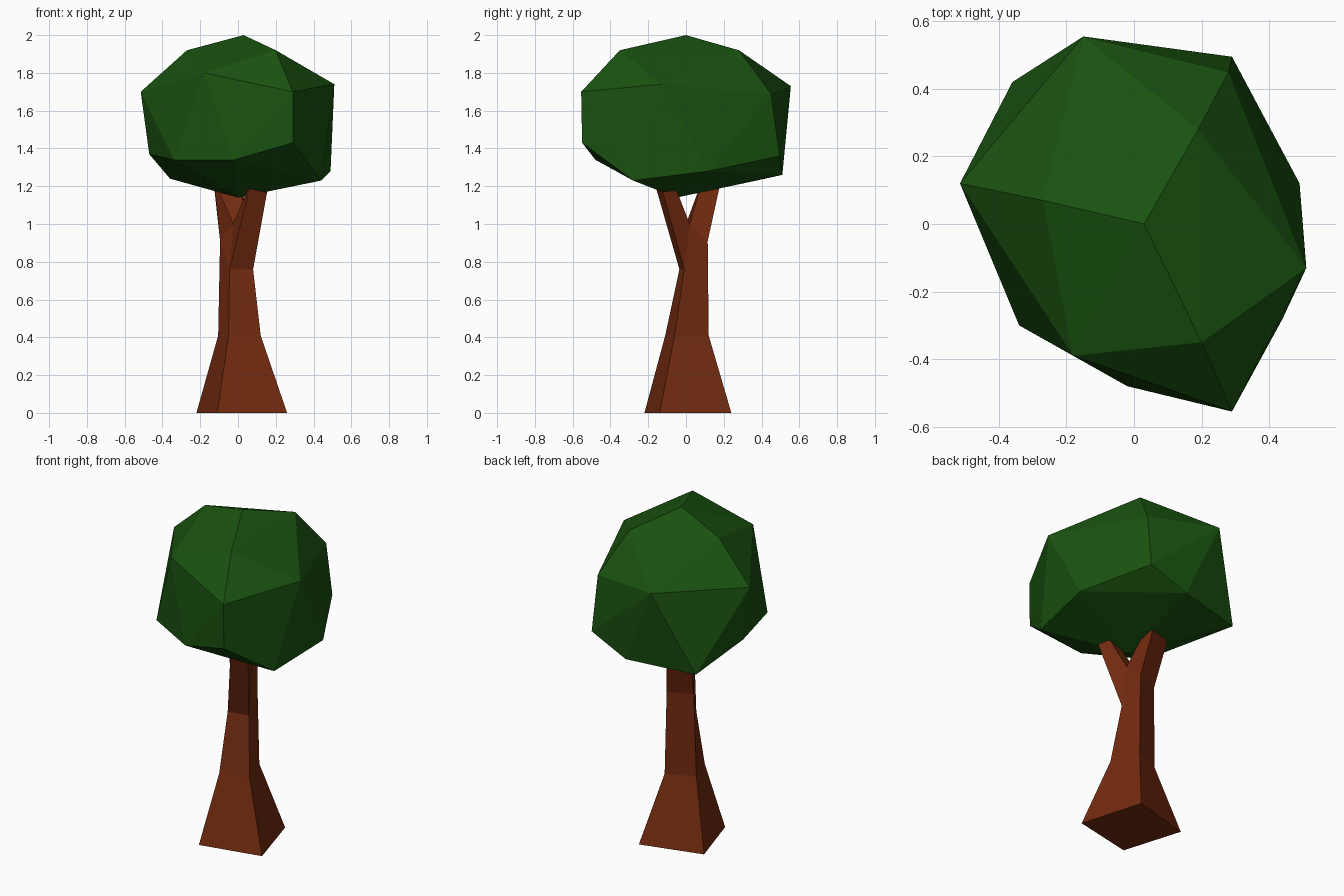
import bpy, bmesh

if "Cube" in bpy.data.objects:
    bpy.data.objects.remove(bpy.data.objects["Cube"])


def finish(name, bm, color):
    bmesh.ops.recalc_face_normals(bm, faces=bm.faces)
    mesh = bpy.data.meshes.new(name)
    bm.to_mesh(mesh)
    bm.free()
    mat = bpy.data.materials.new(name + "_color")
    mat.diffuse_color = color
    mat.use_nodes = True
    mat.node_tree.nodes["Principled BSDF"].inputs["Base Color"].default_value = mat.diffuse_color
    mesh.materials.append(mat)
    obj = bpy.data.objects.new(name, mesh)
    bpy.context.collection.objects.link(obj)
    return obj


def ring(bm, points):
    return [bm.verts.new(p) for p in points]


def loft(bm, a, b):
    for i in range(len(a)):
        j = (i + 1) % len(a)
        bm.faces.new((a[i], a[j], b[j], b[i]))


# Trunk: four-sided flare (corners: front left, front right, back right, back left)
bm = bmesh.new()
base = ring(bm, [(-.11, -.22, 0), (.26, -.14, 0), (.15, .24, 0), (-.22, .14, 0)])
waist = ring(bm, [(-.05, -.11, .41), (.12, -.06, .41), (.06, .12, .41), (-.105, .05, .41)])
neck = ring(bm, [(-.045, -.035, .76), (.08, -.01, .76), (.05, .115, .91), (-.095, .06, .91)])
loft(bm, base, waist)
loft(bm, waist, neck)
bm.faces.new(base)

# Fork: crotch edge splits the neck into a front and a back branch
fl, fr, br, bl = neck
cl, cr = ring(bm, [(-.025, 0, 1.0), (.07, .02, 1.0)])
bm.faces.new((fl, cl, bl))
bm.faces.new((fr, br, cr))
front_top = ring(bm, [(.07, -.17, 1.23), (.165, -.14, 1.23), (.15, -.07, 1.23), (.07, -.09, 1.23)])
back_top = ring(bm, [(-.125, .09, 1.23), (-.01, .085, 1.23), (.005, .185, 1.23), (-.13, .15, 1.23)])
loft(bm, [fl, fr, cr, cl], front_top)
loft(bm, [cl, cr, br, bl], back_top)
bm.faces.new(front_top)
bm.faces.new(back_top)
finish("trunk", bm, (0.17, 0.024, 0.005, 1))

# Foliage: faceted crown as the hull of its corner points
crown = [
    (.03, 0, 2), (.20, -.35, 1.92), (.19, .28, 1.92), (-.27, .07, 1.92),
    (-.18, -.39, 1.80), (-.515, .12, 1.70), (.51, -.13, 1.74), (.29, -.555, 1.70),
    (-.15, .555, 1.73), (.28, .45, 1.69),
    (.29, -.55, 1.43), (-.02, -.48, 1.34), (-.34, -.30, 1.34), (-.47, .12, 1.37),
    (.29, .495, 1.36), (.05, .51, 1.26), (-.36, .42, 1.24), (.49, .12, 1.28),
    (.44, -.28, 1.23), (0, -.05, 1.14),
]
bm = bmesh.new()
ring(bm, crown)
bmesh.ops.convex_hull(bm, input=bm.verts)
bmesh.ops.delete(bm, geom=[v for v in bm.verts if not v.link_faces], context='VERTS')
finish("foliage", bm, (0.01, 0.085, 0.005, 1))
